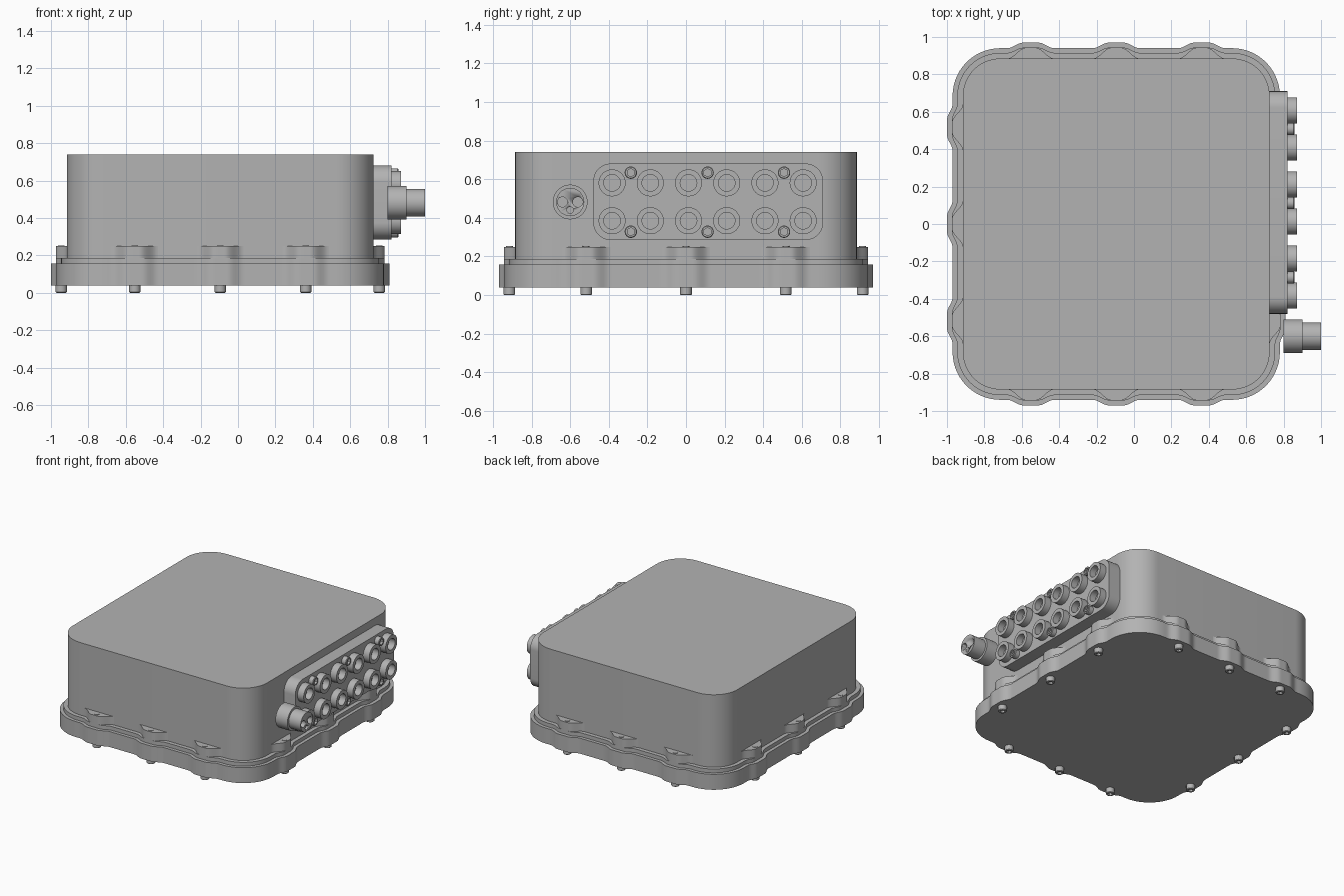
import bpy, bmesh
from math import pi, sin, cos, radians, hypot
from mathutils import Matrix, Vector

old = bpy.data.objects.get("Cube")
if old:
    bpy.data.objects.remove(old)

grey = bpy.data.materials.new("cast_grey")
grey.use_nodes = True
colour = (0.45, 0.45, 0.45, 1)
grey.diffuse_color = colour
grey.node_tree.nodes["Principled BSDF"].inputs["Base Color"].default_value = colour

CX = -0.095                   # centre of the housing along x
BOLT_X = (-0.457, 0, 0.457)   # bolt spacing along front and back
BOLT_Y = (-0.517, 0, 0.517)   # bolt spacing along the sides


def finish(bm, name):
    bmesh.ops.remove_doubles(bm, verts=bm.verts, dist=1e-5)
    bmesh.ops.recalc_face_normals(bm, faces=bm.faces)
    mesh = bpy.data.meshes.new(name)
    bm.to_mesh(mesh)
    bm.free()
    mesh.shade_smooth()
    mesh.set_sharp_from_angle(angle=radians(32))
    mesh.materials.append(grey)
    obj = bpy.data.objects.new(name, mesh)
    bpy.context.collection.objects.link(obj)
    return obj


def prism(name, points, z0, z1, matrix=None):
    bm = bmesh.new()
    face = bm.faces.new([bm.verts.new((x, y, z0)) for x, y in points])
    top = bmesh.ops.extrude_face_region(bm, geom=[face])["geom"]
    bmesh.ops.translate(bm, vec=(0, 0, z1 - z0),
                        verts=[v for v in top if isinstance(v, bmesh.types.BMVert)])
    if matrix:
        bm.transform(matrix)
    return finish(bm, name)


def lathe(name, profile, loc, axis="Z", seg=32):
    """Revolve (radius, height, hexagonal) rings; a first or last ring is capped."""
    bm = bmesh.new()
    rings = []
    for r, h, hexed in profile:
        ring = []
        for i in range(seg):
            a = 2 * pi * i / seg
            k = cos(pi / 6) / cos(a % (pi / 3) - pi / 6) if hexed else 1
            ring.append(bm.verts.new((r * k * cos(a), r * k * sin(a), h)))
        rings.append(ring)
    for lo, hi in zip(rings, rings[1:]):
        for i in range(seg):
            j = (i + 1) % seg
            bm.faces.new((lo[i], lo[j], hi[j], hi[i]))
    bm.faces.new(rings[0])
    bm.faces.new(rings[-1])
    if axis == "X":
        bm.transform(Matrix.Rotation(pi / 2, 4, "Y"))
    elif axis == "-Z":
        bm.transform(Matrix.Rotation(pi, 4, "X"))
    obj = finish(bm, name)
    obj.location = loc
    return obj


def bump(t, height, flat, base):
    """Smooth lobe: level within flat, falling to zero at base."""
    u = min(max((abs(t) - flat) / (base - flat), 0), 1)
    return height * (0.5 + 0.5 * cos(pi * u))


def outline(hx, hy, r, lobe=0):
    """Rounded rectangle whose sides swell outward at each bolt."""
    pts = []
    for side in range(4):
        half, out, bolts = ((hy, hx, BOLT_Y), (hx, hy, BOLT_X))[side % 2]
        n = 90 if lobe else 1
        turn = Matrix.Rotation(side * pi / 2, 2)
        for i in range(n + 1):
            t = (half - r) * (2 * i / n - 1)
            d = sum(bump(t - b, lobe, 0.04, 0.125) for b in bolts) if lobe else 0
            pts.append(turn @ Vector((out + d, t)))
        for i in range(1, 14):
            a = pi / 2 * i / 14
            pts.append(turn @ Vector((out - r + r * cos(a), half - r + r * sin(a))))
    return pts


# Housing and its wavy flange
SHIFT = Matrix.Translation((CX, 0, 0))
prism("housing", outline(0.82, 0.885, 0.2), 0.15, 0.74, SHIFT)
prism("cover_flange", outline(0.875, 0.94, 0.255, 0.03), 0.04, 0.158, SHIFT)
prism("flange_step", outline(0.85, 0.915, 0.23, 0.028), 0.15, 0.187, SHIFT)

# Bosses on the walls and the bolts that pass up through them
boss_shape = [(-0.13, -0.02), (0.13, -0.02)]
for i in range(25):
    t = 0.125 - 0.25 * i / 24
    boss_shape.append((t, bump(t, 0.058, 0.025, 0.125)))

bolt_profile = [(0.018, -0.213, 0), (0.018, 0, 0), (0.03, 0, 0), (0.03, 0.036, 0),
                (0.026, 0.04, 0), (0.017, 0.04, 1), (0.017, 0.02, 1)]

for side in range(4):
    out, bolts = ((0.82, BOLT_Y), (0.885, BOLT_X))[side % 2]
    turn = SHIFT @ Matrix.Rotation(side * pi / 2, 4, "Z")
    for b in bolts:
        place = turn @ Matrix.Translation((out, b, 0))
        prism("boss", boss_shape, 0.16, 0.25, place @ Matrix.Rotation(-pi / 2, 4, "Z"))
        spot = place @ Vector((0.03, 0, 0.04))
        lathe("cover_bolt", bolt_profile, spot, "-Z", 24)

# Socket panel on the right wall
panel_turn = Matrix.Translation((0, 0.115, 0.483)) @ Matrix.Rotation(pi / 2, 4, "Y")
prism("socket_panel", outline(0.198, 0.595, 0.09), 0.71, 0.82, panel_turn)

socket_profile = [(0.07, -0.01, 0), (0.07, 0.052, 0), (0.043, 0.052, 0), (0.043, 0.002, 0)]
screw_profile = [(0.032, -0.01, 0), (0.032, 0.034, 0), (0.028, 0.038, 0),
                 (0.021, 0.038, 1), (0.021, 0.018, 1)]
for z in (0.385, 0.581):
    for i in range(6):
        lathe("socket", socket_profile, (0.82, -0.383 + 0.198 * i, z), "X")
for z in (0.328, 0.634):
    for y in (-0.286, 0.112, 0.508):
        lathe("panel_screw", screw_profile, (0.82, y, z), "X", 24)

# Power connector with three contact holes
plug_at = Vector((0.8, -0.6, 0.482))
plug = lathe("power_connector", [(0.09, 0, 0), (0.09, 0.1, 0), (0.073, 0.1, 0), (0.073, 0.2, 0)],
             plug_at, "X", 40)
for y, z, r in ((-0.04, 0, 0.026), (0.04, 0, 0.026), (0, -0.042, 0.017)):
    hole = lathe("hole_cutter", [(r, 0.14, 0), (r, 0.25, 0)], plug_at + Vector((0, y, z)), "X", 20)
    hole.hide_render = True
    hole.hide_set(True)
    cut = plug.modifiers.new("contact_hole", "BOOLEAN")
    cut.operation = "DIFFERENCE"
    cut.solver = "EXACT"
    cut.object = hole
